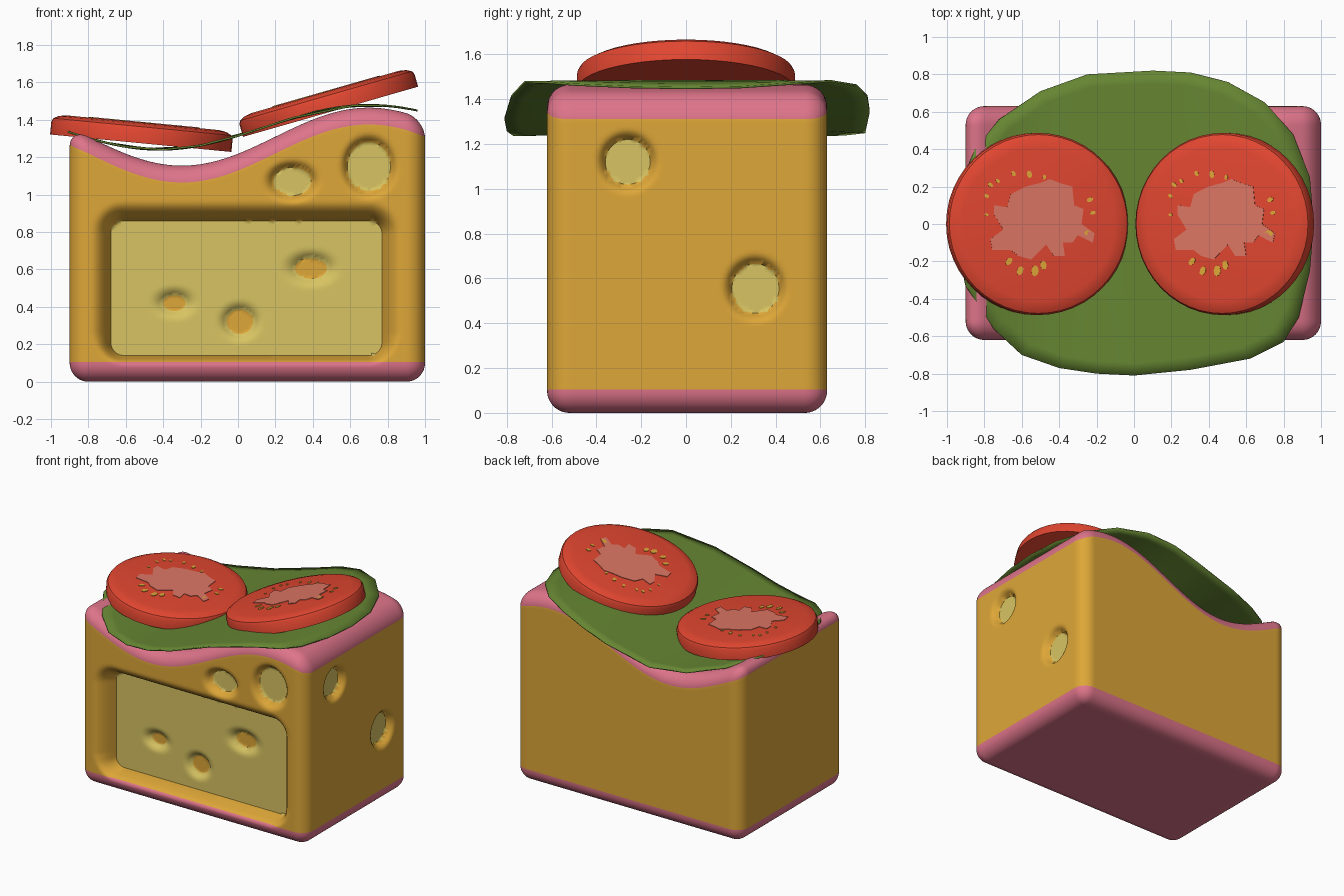
import bpy, bmesh, math
from mathutils import Vector, Matrix

if "Cube" in bpy.data.objects:
    bpy.data.objects.remove(bpy.data.objects["Cube"])

def mat(name, r, g, b):
    m = bpy.data.materials.new(name)
    lin = lambda c: ((c / 255 + 0.055) / 1.055) ** 2.4
    m.diffuse_color = (lin(r), lin(g), lin(b), 1)
    m.use_nodes = True
    m.node_tree.nodes["Principled BSDF"].inputs["Base Color"].default_value = m.diffuse_color
    return m

CHEESE = mat("cheese_orange", 222, 167, 56)
PALE = mat("cheese_pale", 216, 196, 98)
RIND = mat("rind_pink", 222, 116, 138)
LEAF = mat("leaf_green", 101, 133, 50)
RED = mat("tomato_red", 225, 70, 48)
PULP = mat("tomato_pulp", 220, 118, 100)

def finish(bm, name, mats, angle=40):
    bmesh.ops.recalc_face_normals(bm, faces=bm.faces)
    me = bpy.data.meshes.new(name)
    bm.to_mesh(me)
    bm.free()
    for m in mats:
        me.materials.append(m)
    ob = bpy.data.objects.new(name, me)
    bpy.context.collection.objects.link(ob)
    bpy.ops.object.select_all(action='DESELECT')
    ob.select_set(True)
    bpy.context.view_layer.objects.active = ob
    bpy.ops.object.shade_smooth_by_angle(angle=math.radians(angle))
    return ob

# ---- distance helpers for the recess and the holes
def clamp(t): return max(0.0, min(1.0, t))

def ellipse(cu, cv, a, b):
    return lambda u, v: (math.hypot((u - cu) / a, (v - cv) / b) - 1) * min(a, b)

def recess(u, v):
    r = 0.07
    qx, qz = abs(u - 0.045) - 0.725 + r, abs(v - 0.5) - 0.36 + r
    return math.hypot(max(qx, 0), max(qz, 0)) + min(max(qx, qz), 0) - r

pits = [ellipse(-0.34, 0.42, 0.06, 0.042), ellipse(0.01, 0.32, 0.07, 0.065),
        ellipse(0.39, 0.605, 0.085, 0.055)]
front_holes = [ellipse(0.29, 1.07, 0.1, 0.075), ellipse(0.7, 1.15, 0.115, 0.13)]
side_holes = [ellipse(-0.26, 1.12, 0.1, 0.1), ellipse(0.31, 0.555, 0.105, 0.11)]

def dent(d, depth, width): return depth * (1 - clamp(d / width)) ** 2.2

def front_depth(u, v):
    s = dent(recess(u, v), 0.13, 0.05 + 0.06 * clamp((v - 0.1) / 0.15))
    s += sum(dent(f(u, v), 0.035, 0.06) for f in pits)
    return s + sum(dent(f(u, v), 0.05, 0.05) for f in front_holes)

def side_depth(u, v): return sum(dent(f(u, v), 0.05, 0.05) for f in side_holes)

def snap(u, v, shapes, cell):
    # slide grid points on to the hole outlines for clean edges
    for f in shapes:
        d = f(u, v)
        if abs(d) < cell * 0.55:
            e = 1e-4
            gu, gv = (f(u + e, v) - d) / e, (f(u, v + e) - d) / e
            k = d / max(gu * gu + gv * gv, 1e-6)
            u, v = u - gu * k, v - gv * k
    return u, v

# ---- cheese block: a gridded box, rounded, with a wavy top
H, R = 1.35, 0.1
LO, HI = Vector((-0.9, -0.62, 0)), Vector((1.0, 0.63, H))
N = (120, 80, 90)
bm = bmesh.new()
cache = {}
def grid_vert(i):
    if i not in cache:
        cache[i] = bm.verts.new([LO[k] + (HI[k] - LO[k]) * i[k] / N[k] for k in range(3)])
    return cache[i]

for axis in range(3):
    a, b = (axis + 1) % 3, (axis + 2) % 3
    for end in (0, N[axis]):
        for p in range(N[a]):
            for q in range(N[b]):
                quad = []
                for da, db in ((0, 0), (1, 0), (1, 1), (0, 1)):
                    i = [0, 0, 0]
                    i[axis], i[a], i[b] = end, p + da, q + db
                    quad.append(grid_vert(tuple(i)))
                bm.faces.new(quad)

FRONT, SIDE = [], []
for f in bm.faces:
    c = f.calc_center_median()
    f.material_index = 2 if c.z < 0.105 or c.z > H - 0.09 else 0
    if f.material_index == 0:
        if abs(c.y - LO.y) < 1e-5: FRONT.append(f)
        if abs(c.x - HI.x) < 1e-5: SIDE.append(f)

def top(x): return 1.31 - 0.155 * math.cos(math.pi * (x + 0.3))

for i, v in cache.items():
    inner = Vector([max(LO[k] + R, min(HI[k] - R, v.co[k])) for k in range(3)])
    co = inner + (v.co - inner).normalized() * R
    co.z += (top(co.x) - H) * clamp((co.z - 0.12) / (H - 0.22))
    if i[1] == 0:
        co.x, co.z = snap(co.x, co.z, [recess] + pits + front_holes, 0.016)
        co.y += front_depth(co.x, co.z)
    if i[0] == N[0]:
        co.y, co.z = snap(co.y, co.z, side_holes, 0.016)
        co.x -= side_depth(co.y, co.z)
    v.co = co

for f in FRONT:
    c = f.calc_center_median()
    inside = min(g(c.x, c.z) for g in [recess] + front_holes) < 0
    f.material_index = int(inside and min(g(c.x, c.z) for g in pits) > 0)
for f in SIDE:
    c = f.calc_center_median()
    f.material_index = int(min(g(c.y, c.z) for g in side_holes) < 0)
finish(bm, "cheese_block", [CHEESE, PALE, RIND], 60)

# ---- lettuce leaf: rings inside an outline, draped along a wave
outline = [(.96, 0), (.94, .25), (.85, .48), (.7, .65), (.5, .76), (.3, .81), (.1, .82),
           (-.25, .8), (-.5, .71), (-.72, .56), (-.85, .4), (-.95, .15), (-.95, -.1),
           (-.9, -.33), (-.75, -.56), (-.6, -.7), (-.4, -.77), (-.2, -.8), (0, -.81),
           (.3, -.78), (.62, -.72), (.8, -.63), (.88, -.5), (.94, -.25)]
def leaf_point(x, y):
    return (x, y, 1.36 - 0.12 * math.cos(math.pi * (x + 0.42) / 1.12))
bm = bmesh.new()
rings = [[bm.verts.new(leaf_point(x * k / 12, y * k / 12)) for x, y in outline] for k in range(1, 13)]
mid = bm.verts.new(leaf_point(0, 0))
n = len(outline)
for j in range(n):
    bm.faces.new((mid, rings[0][j], rings[0][(j + 1) % n]))
    for r0, r1 in zip(rings, rings[1:]):
        bm.faces.new((r0[j], r1[j], r1[(j + 1) % n], r0[(j + 1) % n]))
leaf = finish(bm, "lettuce_leaf", [LEAF])
sol = leaf.modifiers.new("thickness", 'SOLIDIFY')
sol.thickness, sol.offset = 0.01, 0

# ---- tomato slices: lathed disc with pulp and seed plates
profile = [(.487, 0), (.487, .07), (.478, .088), (.45, .103), (.41, .11)]
pulp = [(-.07, .2), (.01, .22), (.06, .24), (.11, .22), (.18, .2), (.19, .1), (.24, .08),
        (.23, 0), (.3, -.05), (.29, -.1), (.21, -.06), (.18, -.1), (.13, -.1), (.14, -.17),
        (.08, -.17), (.04, -.11), (-.04, -.19), (-.11, -.17), (-.15, -.14), (-.25, -.14),
        (-.26, -.08), (-.19, -.03), (-.24, .05), (-.24, .1), (-.17, .09), (-.15, .16)]
seeds = [(-.135, .27, .014), (-.05, .265, .018), (.03, .25, .012), (-.22, .23, .012),
         (-.26, .21, .014), (-.28, .15, .012), (-.28, .05, .01), (.275, .13, .016),
         (.29, .06, .014), (.27, -.05, .022), (-.16, -.2, .02), (-.1, -.25, .022),
         (-.02, -.25, .026), (.025, -.22, .022)]

def plate(bm, pts, mi):
    lo = [bm.verts.new((x, y, 0.108)) for x, y in pts]
    hi = [bm.verts.new((x, y, 0.114)) for x, y in pts]
    faces = [bm.faces.new(hi), bm.faces.new(lo[::-1])]
    for j in range(len(pts)):
        k = (j + 1) % len(pts)
        faces.append(bm.faces.new((lo[j], lo[k], hi[k], hi[j])))
    for f in faces:
        f.material_index = mi

def tomato(name, x, z, tilt):
    bm = bmesh.new()
    S = 48
    loops = [[bm.verts.new((r * math.cos(2 * math.pi * j / S), r * math.sin(2 * math.pi * j / S), h))
              for j in range(S)] for r, h in profile]
    for a, b in zip(loops, loops[1:]):
        for j in range(S):
            k = (j + 1) % S
            bm.faces.new((a[j], a[k], b[k], b[j]))
    bm.faces.new(loops[0][::-1])
    bm.faces.new(loops[-1])
    plate(bm, pulp, 1)
    for sx, sy, r in seeds:
        # each seed is a small oval pointing at the centre
        d = Vector((sx, sy)).normalized()
        ring = [2 * math.pi * j / 8 for j in range(8)]
        plate(bm, [(sx + r * (1.15 * d.x * math.cos(t) - 0.75 * d.y * math.sin(t)),
                    sy + r * (1.15 * d.y * math.cos(t) + 0.75 * d.x * math.sin(t))) for t in ring], 2)
    bm.transform(Matrix.Translation((x, 0, z)) @ Matrix.Rotation(math.radians(tilt), 4, 'Y'))
    finish(bm, name, [RED, PULP, CHEESE], 35)

tomato("tomato_slice_left", -0.52, 1.275, 5.5)
tomato("tomato_slice_right", 0.495, 1.443, -16)
